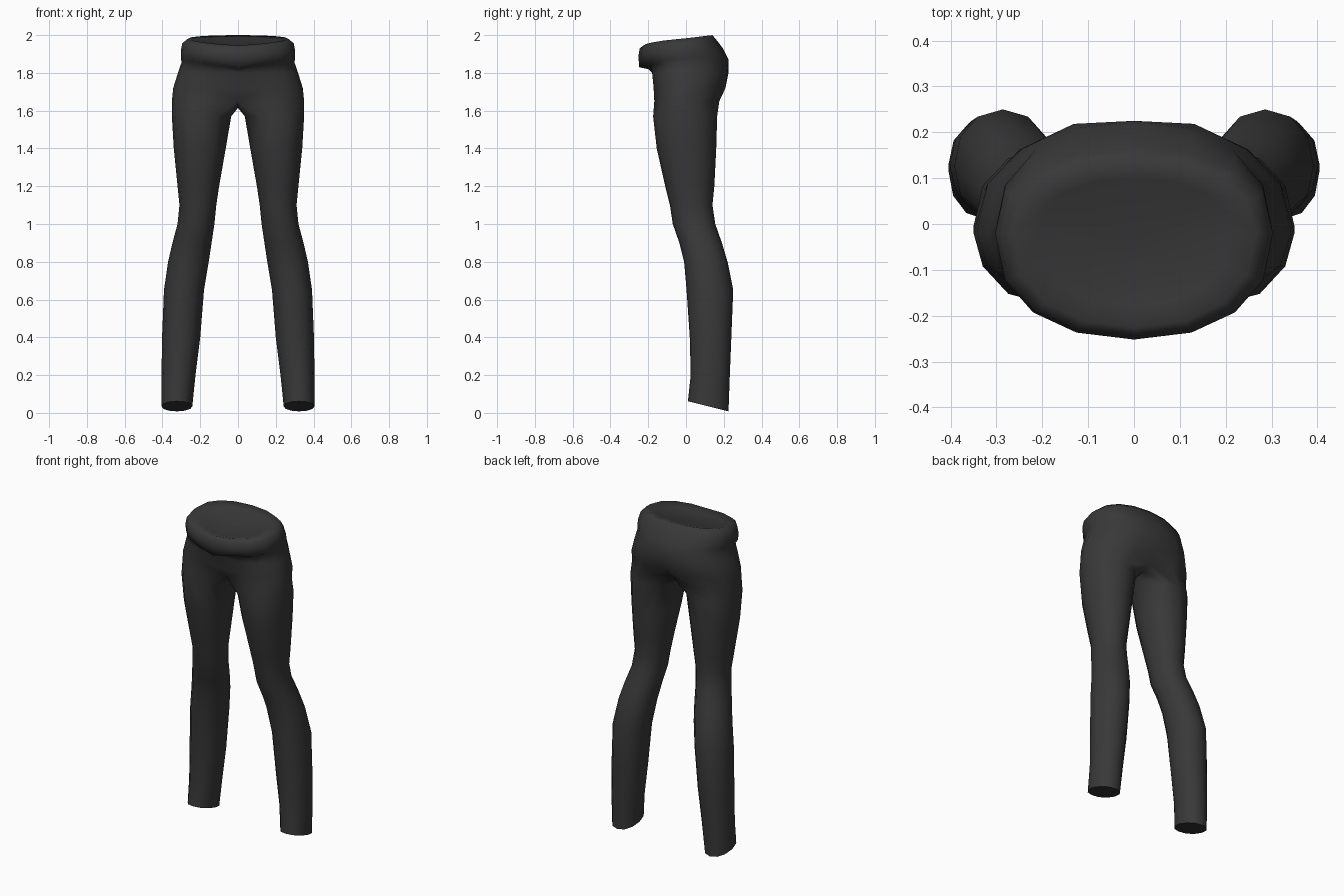
import bpy
import bmesh
from math import sin, cos, radians, copysign

default_cube = bpy.data.objects.get("Cube")
if default_cube:
    bpy.data.objects.remove(default_cube, do_unlink=True)

# Dark grey cloth
cloth = bpy.data.materials.new("dark grey cloth")
cloth.use_nodes = True
colour = (0.04, 0.04, 0.04, 1)
cloth.diffuse_color = colour
cloth.node_tree.nodes["Principled BSDF"].inputs["Base Color"].default_value = colour

ARC = 9          # points on half of the hips, front centre to back centre
LEG_SIDES = 12   # the arc plus three crotch points
SIDE_Y = -0.02   # depth of the widest point of the hips

# Hips, from crotch to waist: front z, back z, half width, front y, back y, centre dip
HIPS = [
    (1.65, 1.65, .35, -.178, .19, .06),
    (1.72, 1.72, .343, -.182, .225, .02),
    (1.80, 1.80, .318, -.19, .235, .01),
    (1.835, 1.87, .298, -.2, .225, 0),
    (1.845, 1.89, .303, -.24, .215, 0),
    (1.89, 1.93, .303, -.252, .195, 0),
    (1.93, 1.97, .295, -.245, .165, 0),
    (1.945, 2.0, .265, -.225, .14, 0),
    (1.93, 1.985, .21, -.18, .1, 0),
]

# Leg, from thigh to hem: z, inner x, outer x, front y, back y
LEG = [
    (1.57, .036, .35, -.174, .165),
    (1.4, .065, .34, -.155, .16),
    (1.2, .1, .32, -.11, .15),
    (1.1, .115, .31, -.085, .14),
    (1.0, .125, .32, -.07, .155),
    (.9, .14, .347, -.035, .19),
    (.8, .155, .37, -.01, .22),
    (.65, .18, .392, .003, .25),
    (.4, .2, .402, .02, .24),
    (.2, .225, .405, .025, .232),
    (.035, .242, .405, .01, .225),
]


def soft_power(value, power):
    return copysign(abs(value) ** power, value)


def hip_arc(bm, front_z, back_z, width, front_y, back_y, dip):
    """Half a hip ring running from front centre round the side to the back."""
    verts = []
    for i in range(ARC):
        angle = radians(-90 + 180 * i / (ARC - 1))
        s, c = sin(angle), cos(angle)
        reach = front_y if s < 0 else back_y
        y = SIDE_Y + (reach - SIDE_Y) * abs(s) ** 0.85
        x = width * max(c, 0) ** 0.92
        if i in (0, ARC - 1):
            x = 0
            y -= copysign(dip, s)
        z = front_z + (back_z - front_z) * max((1 + s) / 2, 0) ** 0.6
        verts.append(bm.verts.new((x, y, z)))
    return verts


def leg_ring(bm, z, inner, outer, front, back, tilt=0):
    """Closed ring whose first points line up with the hip arc."""
    verts = []
    for i in range(LEG_SIDES):
        angle = radians(-120 + 360 * i / LEG_SIDES)
        x = (inner + outer) / 2 + (outer - inner) / 2 * soft_power(cos(angle), 0.95)
        y = (front + back) / 2 + (back - front) / 2 * soft_power(sin(angle), 0.95)
        verts.append(bm.verts.new((x, y, z - tilt * sin(angle))))
    return verts


def bridge(bm, lower, upper, closed):
    count = len(lower)
    for i in range(count if closed else count - 1):
        j = (i + 1) % count
        bm.faces.new((lower[i], lower[j], upper[j], upper[i]))


bm = bmesh.new()

# Hips and rolled waistband
arcs = [hip_arc(bm, *row) for row in HIPS]
for lower, upper in zip(arcs, arcs[1:]):
    bridge(bm, lower, upper, closed=False)

# Small droop at the front centre of the waistband
for arc in arcs[3:5]:
    arc[0].co.z -= 0.015
arcs[4][0].co.y -= 0.008

# Sunken waist cap
middle = bm.verts.new((0, -.04, 1.955))
for a, b in zip(arcs[-1], arcs[-1][1:]):
    bm.faces.new((a, b, middle))

# Crotch seam and leg
crotch = [bm.verts.new((0, y, z)) for y, z in ((.08, 1.625), (.01, 1.615), (-.06, 1.62))]
rings = [arcs[0] + crotch]
for row in LEG:
    hem = row is LEG[-1]
    rings.append(leg_ring(bm, *row, tilt=0.027 if hem else 0))
for upper, lower in zip(rings, rings[1:]):
    bridge(bm, lower, upper, closed=True)
bm.faces.new(list(reversed(rings[-1])))

bmesh.ops.recalc_face_normals(bm, faces=bm.faces)
mesh = bpy.data.meshes.new("trousers")
bm.to_mesh(mesh)
bm.free()
mesh.materials.append(cloth)

trousers = bpy.data.objects.new("trousers", mesh)
bpy.context.collection.objects.link(trousers)
bpy.context.view_layer.objects.active = trousers
trousers.select_set(True)

# Other half
mirror = trousers.modifiers.new("other half", 'MIRROR')
mirror.use_clip = True
mirror.merge_threshold = 0.001
bpy.ops.object.modifier_apply(modifier=mirror.name)
bpy.ops.object.shade_smooth_by_angle(angle=radians(75))
